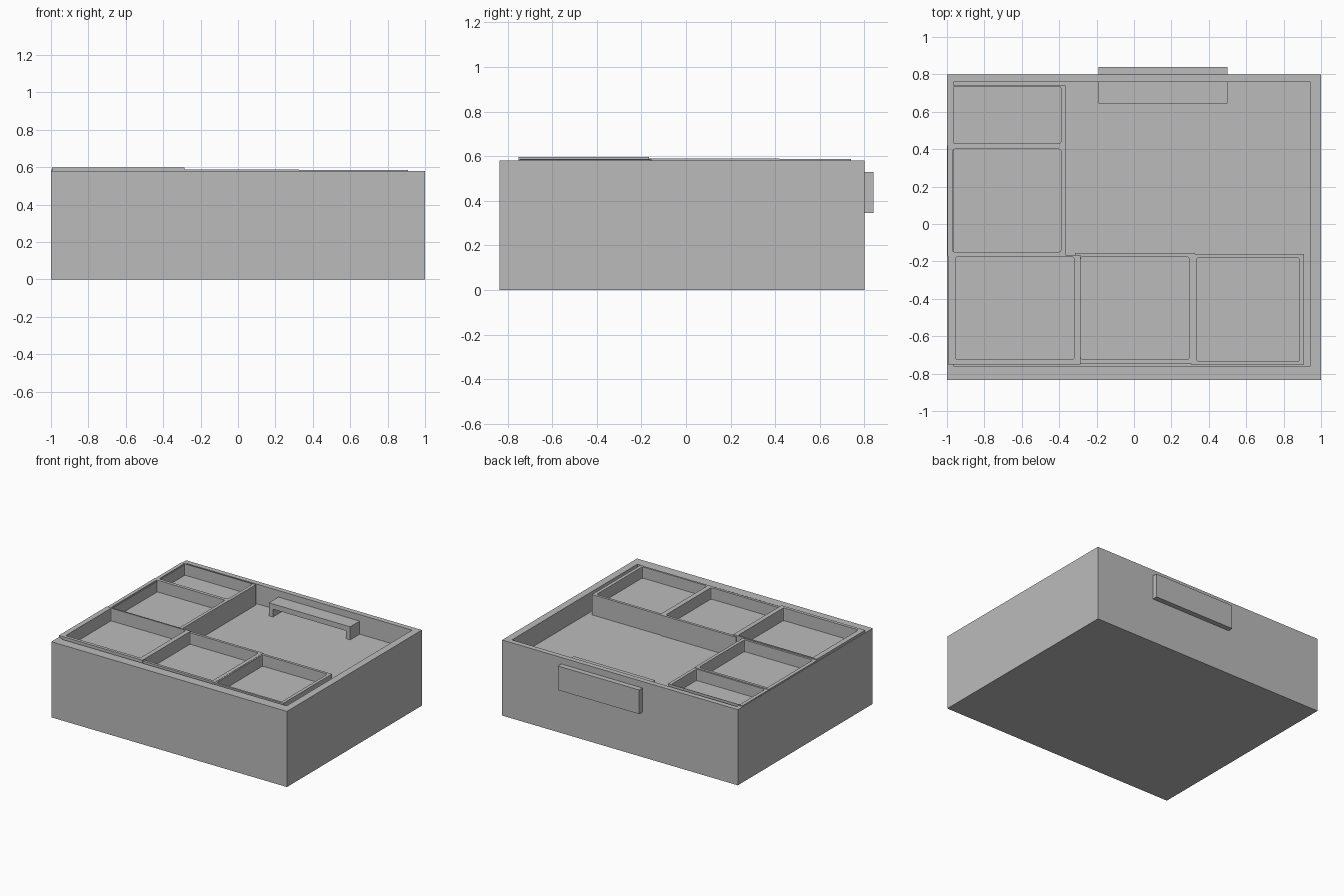
import bpy
import bmesh

cube = bpy.data.objects.get("Cube")
if cube:
    bpy.data.objects.remove(cube)

GREY = (0.5, 0.5, 0.5, 1)
grey = bpy.data.materials.new("plain grey")
grey.use_nodes = True
grey.diffuse_color = GREY
grey.node_tree.nodes["Principled BSDF"].inputs["Base Color"].default_value = GREY


def finish(bm, name):
    bmesh.ops.recalc_face_normals(bm, faces=bm.faces)
    mesh = bpy.data.meshes.new(name)
    bm.to_mesh(mesh)
    bm.free()
    mesh.materials.append(grey)
    obj = bpy.data.objects.new(name, mesh)
    bpy.context.collection.objects.link(obj)


def ring(bm, rect, z):
    x0, x1, y0, y1 = rect
    return [bm.verts.new((x, y, z)) for x, y in ((x0, y0), (x1, y0), (x1, y1), (x0, y1))]


def open_box(name, outer, inner, bottom, floor, top, radius=0):
    """Box with a rectangular recess; radius rounds the recess corners."""
    bm = bmesh.new()
    rings = [ring(bm, outer, bottom), ring(bm, outer, top),
             ring(bm, inner, top), ring(bm, inner, floor)]
    for a, b in zip(rings, rings[1:]):
        for i in range(4):
            j = (i + 1) % 4
            bm.faces.new((a[i], a[j], b[j], b[i]))
    bm.faces.new(rings[0])
    bm.faces.new(rings[-1])
    if radius:
        corners = [bm.edges.get(pair) for pair in zip(rings[2], rings[3])]
        bmesh.ops.bevel(bm, geom=corners, offset=radius, segments=2,
                        profile=0.5, affect='EDGES')
    finish(bm, name)


def block(bm, rect, bottom, top):
    a, b = ring(bm, rect, bottom), ring(bm, rect, top)
    bm.faces.new(a)
    bm.faces.new(b)
    for i in range(4):
        j = (i + 1) % 4
        bm.faces.new((a[i], a[j], b[j], b[i]))


# Main drawer body with its shallow recess
FLOOR = 0.43
open_box("drawer_body", (-1, 1, -0.835, 0.8), (-0.965, 0.945, -0.76, 0.76), 0, FLOOR, 0.58)

# L-shaped group of trays: outer rectangle, inner rectangle, rim height
trays = {
    "corner_tray": ((-0.995, -0.285, -0.75, -0.165), (-0.955, -0.32, -0.725, -0.175), 0.597),
    "middle_tray": ((-0.315, 0.325, -0.745, -0.155), (-0.285, 0.295, -0.725, -0.175), 0.588),
    "right_tray": ((0.305, 0.91, -0.75, -0.16), (0.335, 0.885, -0.735, -0.18), 0.586),
    "side_tray": ((-0.998, -0.365, -0.17, 0.42), (-0.97, -0.39, -0.15, 0.4), 0.59),
    "back_tray": ((-0.998, -0.365, 0.415, 0.74), (-0.97, -0.39, 0.43, 0.735), 0.587),
}
for name, (outer, inner, top) in trays.items():
    open_box(name, outer, inner, FLOOR - 0.01, 0.5, top, 0.012)

# Handle plate on the back wall
bm = bmesh.new()
block(bm, (-0.19, 0.5, 0.795, 0.84), 0.345, 0.53)
finish(bm, "handle_plate")

# Inner bracket: a top bar on two legs
bm = bmesh.new()
block(bm, (-0.19, 0.5, 0.645, 0.77), 0.49, 0.53)
for x in (-0.19, 0.465):
    block(bm, (x, x + 0.035, 0.645, 0.77), FLOOR - 0.01, 0.49)
finish(bm, "handle_bracket")
